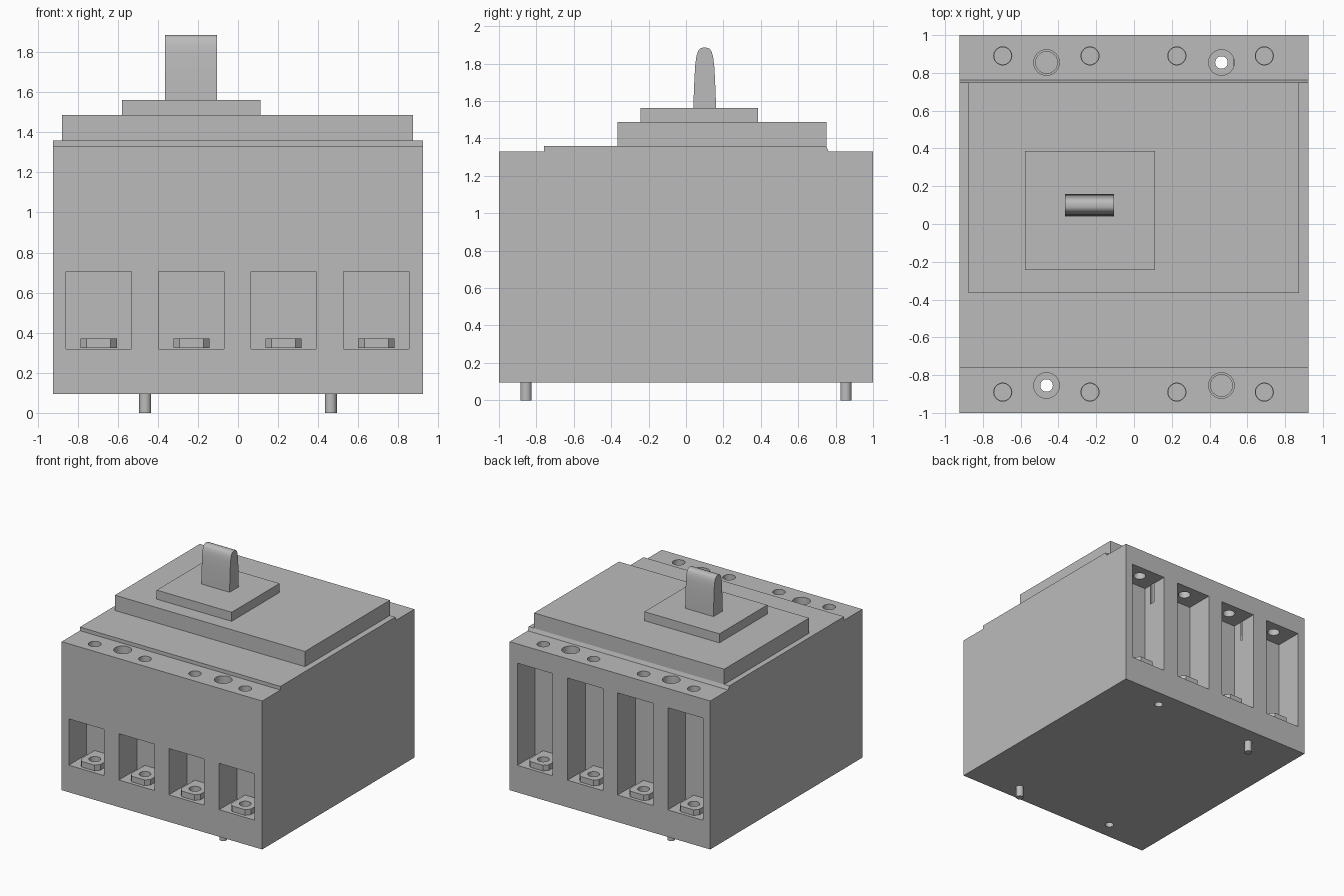
import bpy
import bmesh
import math
from mathutils import Matrix

old = bpy.data.objects.get("Cube")
if old:
    bpy.data.objects.remove(old, do_unlink=True)

grey = bpy.data.materials.new("light_grey")
grey.use_nodes = True
COLOUR = (0.5, 0.5, 0.5, 1)
grey.diffuse_color = COLOUR
grey.node_tree.nodes["Principled BSDF"].inputs["Base Color"].default_value = COLOUR

POLES = (-0.695, -0.233, 0.227, 0.69)
BOLT_X, BOLT_Y = 0.463, 0.855
POCKET_HALF, POCKET_DEPTH = 0.1625, 0.235
FLOOR = 0.32


def add_box(bm, x0, x1, y0, y1, z0, z1):
    m = Matrix.Translation(((x0 + x1) / 2, (y0 + y1) / 2, (z0 + z1) / 2))
    bmesh.ops.create_cube(bm, size=1, matrix=m @ Matrix.Diagonal((x1 - x0, y1 - y0, z1 - z0, 1)))


def add_cyl(bm, x, y, z0, z1, r):
    bmesh.ops.create_cone(bm, cap_ends=True, segments=32, radius1=r, radius2=r, depth=z1 - z0,
                          matrix=Matrix.Translation((x, y, (z0 + z1) / 2)))


def add_prism(bm, points, offset):
    """Close a loop of 3D points into a face and extrude it."""
    face = bm.faces.new([bm.verts.new(p) for p in points])
    out = bmesh.ops.extrude_face_region(bm, geom=[face])
    bmesh.ops.translate(bm, vec=offset, verts=[v for v in out["geom"] if isinstance(v, bmesh.types.BMVert)])
    bmesh.ops.recalc_face_normals(bm, faces=bm.faces)


def finish(name, bm):
    mesh = bpy.data.meshes.new(name)
    bm.to_mesh(mesh)
    bm.free()
    mesh.materials.append(grey)
    obj = bpy.data.objects.new(name, mesh)
    bpy.context.collection.objects.link(obj)
    return obj


def smooth(obj):
    bpy.ops.object.select_all(action="DESELECT")
    obj.select_set(True)
    bpy.context.view_layer.objects.active = obj
    bpy.ops.object.shade_smooth_by_angle(angle=math.radians(35))


def carve(obj, cutters):
    """Cut the helpers out of the object, then remove them."""
    for c in cutters:
        c.hide_render = True
        mod = obj.modifiers.new("cut", "BOOLEAN")
        mod.operation, mod.solver, mod.object = "DIFFERENCE", "EXACT", c
    deps = bpy.context.evaluated_depsgraph_get()
    mesh = bpy.data.meshes.new_from_object(obj.evaluated_get(deps))
    obj.modifiers.clear()
    obj.data = mesh
    for c in cutters:
        bpy.data.objects.remove(c, do_unlink=True)


# Housing: side profile with a raised middle, extruded across the width
bm = bmesh.new()
profile = [(-1, 0.095), (1, 0.095), (1, 1.33), (0.762, 1.33), (0.755, 1.347), (0.75, 1.36),
           (-0.76, 1.36), (-0.76, 1.33), (-1, 1.33)]
add_prism(bm, [(-0.923, y, z) for y, z in profile], (1.846, 0, 0))
housing = finish("housing", bm)

# Terminal pockets: short at the front, tall at the back
pockets = bmesh.new()
screws = bmesh.new()
for x in POLES:
    for side, top in ((-1, 0.705), (1, 1.17)):
        y0, y1 = sorted((side * (1 - POCKET_DEPTH), side * 1.1))
        add_box(pockets, x - POCKET_HALF, x + POCKET_HALF, y0, y1, FLOOR, top)
        add_cyl(screws, x, side * 0.89, top - 0.1, 1.5, 0.048)

# Counterbored mounting holes, two of them open right through
bores = bmesh.new()
through = bmesh.new()
for sx in (-1, 1):
    for sy in (-1, 1):
        add_cyl(bores, sx * BOLT_X, sy * BOLT_Y, 1.0, 1.5, 0.068)
        if sx == sy:
            add_cyl(through, sx * BOLT_X, sy * BOLT_Y, 0, 1.1, 0.033)
carve(housing, [finish(n, b) for n, b in (("pocket_cutter", pockets), ("screw_cutter", screws),
                                          ("bore_cutter", bores), ("through_cutter", through))])
smooth(housing)

# Terminal tabs with chamfered tips and a bolt hole
for side, label in ((-1, "front"), (1, "back")):
    bm = bmesh.new()
    holes = bmesh.new()
    outline = [(-0.09, 0.76), (-0.09, 0.945), (-0.06, 0.98), (0.06, 0.98), (0.09, 0.945), (0.09, 0.76)]
    for x in POLES:
        add_prism(bm, [(x + px, side * py, FLOOR + 0.005) for px, py in outline], (0, 0, 0.047))
        add_cyl(holes, x, side * 0.89, 0.3, 0.5, 0.045)
    tabs = finish(label + "_terminal_tabs", bm)
    carve(tabs, [finish("tab_hole_cutter", holes)])
    smooth(tabs)

# Mounting bolts in the other two holes
for s, label in ((-1, "back"), (1, "front")):
    bm = bmesh.new()
    add_cyl(bm, s * BOLT_X, -s * BOLT_Y, 0, 1.02, 0.03)
    add_cyl(bm, s * BOLT_X, -s * BOLT_Y, 0.99, 1.06, 0.06)
    smooth(finish(label + "_mounting_bolt", bm))

# Stepped cover plates
for name, dims in (("cover_plate", (-0.877, 0.873, -0.366, 0.75, 1.355, 1.487)),
                   ("handle_plate", (-0.578, 0.112, -0.243, 0.386, 1.48, 1.562))):
    bm = bmesh.new()
    add_box(bm, *dims)
    finish(name, bm)

# Toggle handle: tapered profile with a rounded tip
half = [(0.06, 1.55), (0.059, 1.62), (0.055, 1.72), (0.05, 1.80), (0.044, 1.84),
        (0.036, 1.867), (0.024, 1.881), (0.01, 1.885)]
loop = [(0.1 + h, z) for h, z in half] + [(0.1 - h, z) for h, z in reversed(half)]
bm = bmesh.new()
add_prism(bm, [(-0.365, y, z) for y, z in loop], (0.26, 0, 0))
smooth(finish("toggle_handle", bm))
